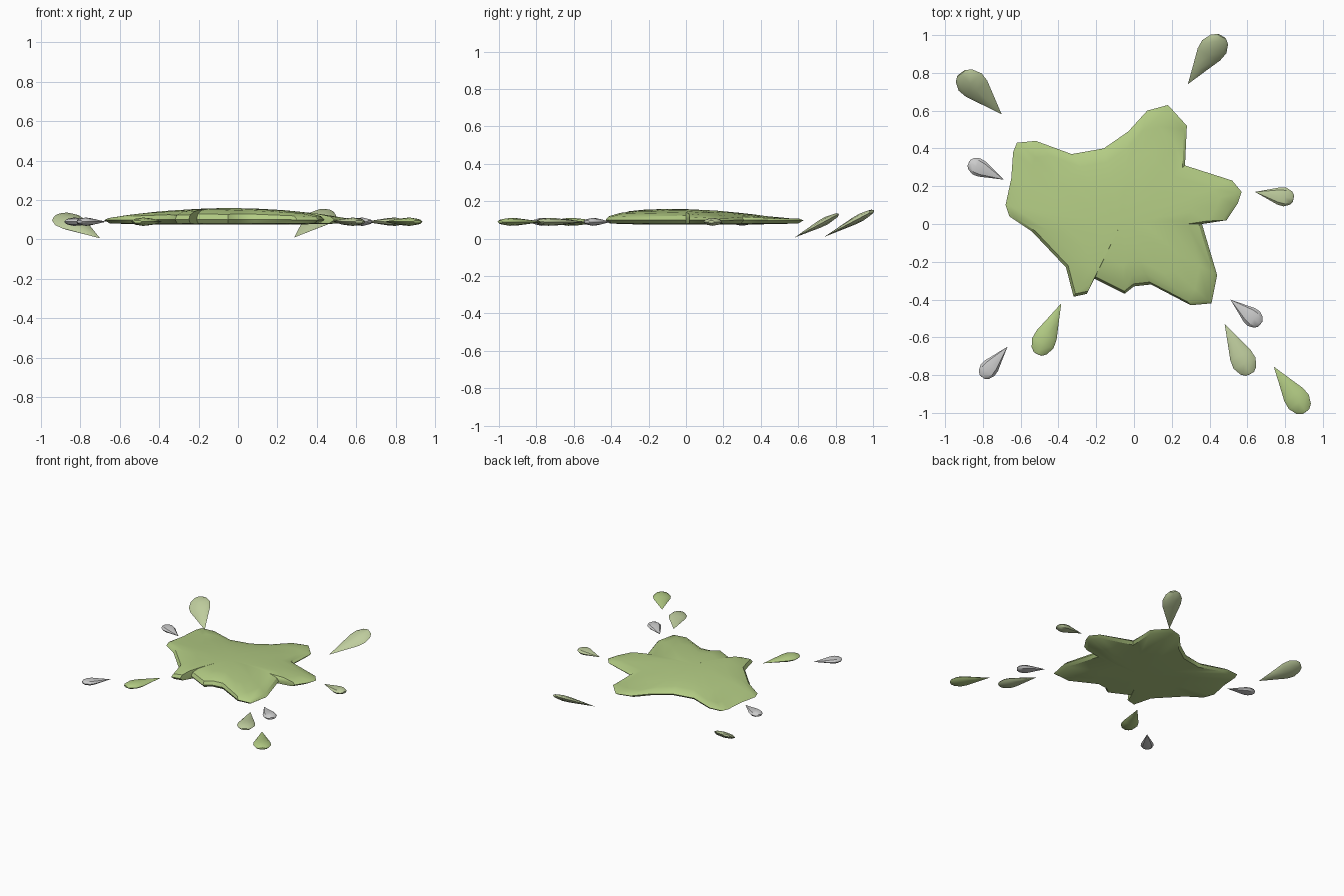
import bpy, bmesh, math
from mathutils import Vector

if "Cube" in bpy.data.objects:
    bpy.data.objects.remove(bpy.data.objects["Cube"])


def material(name, rgb):
    m = bpy.data.materials.new(name)
    m.diffuse_color = (*rgb, 1)
    m.use_nodes = True
    m.node_tree.nodes["Principled BSDF"].inputs["Base Color"].default_value = m.diffuse_color
    return m


GREEN = material("slime_green", (0.45, 0.60, 0.23))
PALE = material("pale_green", (0.52, 0.61, 0.34))


def loft(name, rings, start, end, mat):
    """Skin a stack of equal-length rings, closing both ends with a point."""
    bm = bmesh.new()
    rows = [[bm.verts.new(p) for p in r] for r in rings]
    n = len(rows[0])
    for a, b in zip(rows, rows[1:]):
        for i in range(n):
            j = (i + 1) % n
            bm.faces.new((a[i], a[j], b[j], b[i]))
    for row, tip in ((rows[0], start), (rows[-1], end)):
        v = bm.verts.new(tip)
        for i in range(n):
            bm.faces.new((row[i], row[(i + 1) % n], v))
    bmesh.ops.recalc_face_normals(bm, faces=bm.faces)
    me = bpy.data.meshes.new(name)
    bm.to_mesh(me)
    bm.free()
    ob = bpy.data.objects.new(name, me)
    bpy.context.collection.objects.link(ob)
    if mat:
        me.materials.append(mat)
    bpy.context.view_layer.objects.active = ob
    ob.select_set(True)
    bpy.ops.object.shade_smooth_by_angle(angle=math.radians(35))
    ob.select_set(False)
    return ob


# Main splat: lobed outline, low dome above, nearly flat underside
outline = [(.57, .17), (.52, .23), (.27, .31), (.28, .52), (.18, .63), (.07, .60),
           (-.03, .49), (-.16, .40), (-.33, .37), (-.52, .44), (-.62, .43), (-.64, .38),
           (-.65, .24), (-.68, .10), (-.66, .04), (-.54, -.04), (-.36, -.23),
           (-.32, -.385), (-.25, -.37), (-.21, -.29), (-.05, -.37), (0, -.33),
           (.09, -.32), (.30, -.43), (.41, -.42), (.44, -.27), (.36, 0), (.49, .02), (.55, .11)]
cx, cy = -0.07, 0.0


def ring(s, base, dome):
    pts = []
    for x, y in outline:
        px, py = cx + (x - cx) * s, cy + (y - cy) * s
        d = math.hypot((px + .04) / .68, (py + .1) / .62)
        pts.append((px, py, base + dome * max(0, 1 - d * d)))
    return pts


rings = [ring(.5, .075, 0), ring(.95, .081, 0), ring(1, .098, .004),
         ring(.96, .107, .025), ring(.82, .108, .044), ring(.6, .109, .048),
         ring(.3, .109, .05)]
loft("splat", rings, (cx, cy, .075), (cx, cy, .158), GREEN)


# Flying droplets: flattened teardrops from a sharp tip to a blunt round end
def droplet(name, tip, end, width, mat, tilt=0.0, z=0.09):
    normal = Vector((0, -math.sin(tilt), math.cos(tilt)))
    d = Vector((end[0] - tip[0], end[1] - tip[1], (end[1] - tip[1]) * math.tan(tilt)))
    side = normal.cross(d).normalized()
    t0 = Vector((tip[0], tip[1], z))
    profile = [(.35, .52), (.62, .93), (.78, 1), (.93, .72), (.995, .36)]
    rings = []
    for t, w in profile:
        c = t0 + d * t
        rings.append([c + side * math.cos(k * math.pi / 4) * w * width / 2
                      + normal * math.sin(k * math.pi / 4) * w * .021 for k in range(8)])
    loft(name, rings, t0, t0 + d, mat)


T = math.radians(28)
droplet("droplet_back_left", (-.70, .58), (-.915, .80), .16, PALE, T, .006)
droplet("droplet_back_right", (.285, .74), (.465, .995), .15, PALE, T, .01)
droplet("droplet_right", (.64, .17), (.845, .135), .10, PALE)
droplet("droplet_front_right", (.48, -.53), (.615, -.795), .13, PALE)
droplet("droplet_front_left", (-.385, -.42), (-.51, -.69), .125, GREEN)
droplet("droplet_front_far", (.74, -.755), (.91, -.995), .13, GREEN)
droplet("grey_droplet_left", (-.69, .235), (-.875, .325), .095, None)
droplet("grey_droplet_right", (.51, -.40), (.67, -.53), .10, None)
droplet("grey_droplet_front", (-.67, -.65), (-.805, -.81), .095, None)
